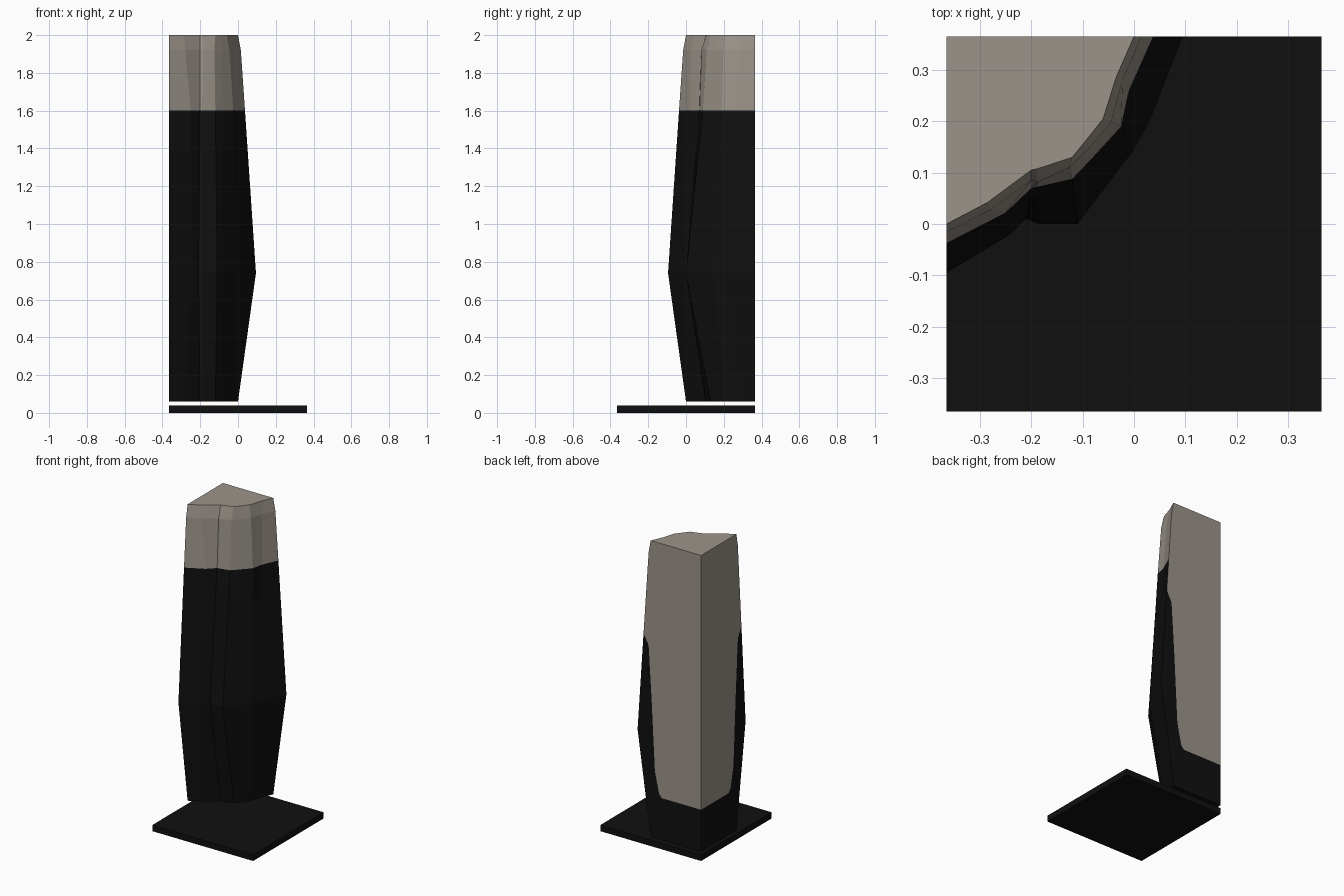
import bpy, bmesh
from mathutils import Vector

if "Cube" in bpy.data.objects:
    bpy.data.objects.remove(bpy.data.objects["Cube"])

H = 0.365  # half width of the base


def material(name, rgb):
    m = bpy.data.materials.new(name)
    m.diffuse_color = (*rgb, 1)
    m.use_nodes = True
    m.node_tree.nodes["Principled BSDF"].inputs["Base Color"].default_value = m.diffuse_color
    return m


black = material("black", (0.005, 0.005, 0.005))
stone = material("warm grey", (0.33, 0.295, 0.255))


def finish(bm, name, mats):
    bmesh.ops.remove_doubles(bm, verts=bm.verts, dist=1e-4)
    bmesh.ops.recalc_face_normals(bm, faces=bm.faces)
    me = bpy.data.meshes.new(name)
    bm.to_mesh(me)
    bm.free()
    for m in mats:
        me.materials.append(m)
    ob = bpy.data.objects.new(name, me)
    bpy.context.collection.objects.link(ob)
    return ob


# Base plate
bm = bmesh.new()
bmesh.ops.create_cube(bm, size=1)
for v in bm.verts:
    v.co = (v.co.x * 2 * H, v.co.y * 2 * H, 0.02 + v.co.z * 0.04)
finish(bm, "base_plate", [black])

# Front outline of the pillar at each height, left edge to back edge
end = [(-H, 0), (-.285, .042), (-.2, .105), (-.19, .107), (-.12, .13),
       (-.09, .167), (-.06, .205), (-.035, .285), (0, H)]
belly = [(-H, -.095), (-.24, -.02), (-.21, .01), (-.185, 0), (-.11, 0),
         (-.095, .02), (0, .145), (.03, .2), (.095, H)]
upper = [(-H, -.037), (-.25, .022), (-.2, .07), (-.19, .072), (-.12, .088),
         (-.08, .13), (-.025, .19), (-.01, .26), (.037, H)]
shoulder = [(-H, -.015), (-.28, .027), (-.2, .085), (-.187, .082), (-.125, .11),
            (-.085, .15), (-.045, .198), (-.022, .28), (.015, H)]
t = (1.38 - 0.74) / (1.6 - 0.74)
middle = [tuple(Vector(a).lerp(Vector(b), t)) for a, b in zip(belly, upper)]
rings = [(0.06, end), (0.74, belly), (1.38, middle), (1.6, upper),
         (1.92, shoulder), (2.0, end)]

# Pillar
bm = bmesh.new()


def face(points, index):
    f = bm.faces.new([bm.verts.new(p) for p in points])
    f.material_index = index


# Carved front, grey above 1.6
for (z0, a), (z1, b) in zip(rings, rings[1:]):
    for i in range(len(a) - 1):
        face([(*a[i], z0), (*a[i + 1], z0), (*b[i + 1], z1), (*b[i], z1)],
             1 if z0 >= 1.6 else 0)

# Flat ends
for z, index in ((0.06, 0), (2.0, 1)):
    face([(x, y, z) for x, y in end] + [(-H, H, z)], index)

# Two flat back sides, each with a grey panel inside a black border
edge = [(r[-1][0], z) for z, r in rings]
border = [(-H, .335), (-.08, .335), (-.06, .36), (-.03, .5), (-.007, .95),
          (.015, 1.31), edge[2]]
grey_panel = border + edge[3:] + [(-H, 2.0)]
black_border = [(-H, .06)] + edge[:2] + border[::-1]
for outline, index in ((grey_panel, 1), (black_border, 0)):
    face([(s, H, z) for s, z in outline], index)
    face([(-H, -s, z) for s, z in outline], index)

finish(bm, "pillar", [black, stone])
